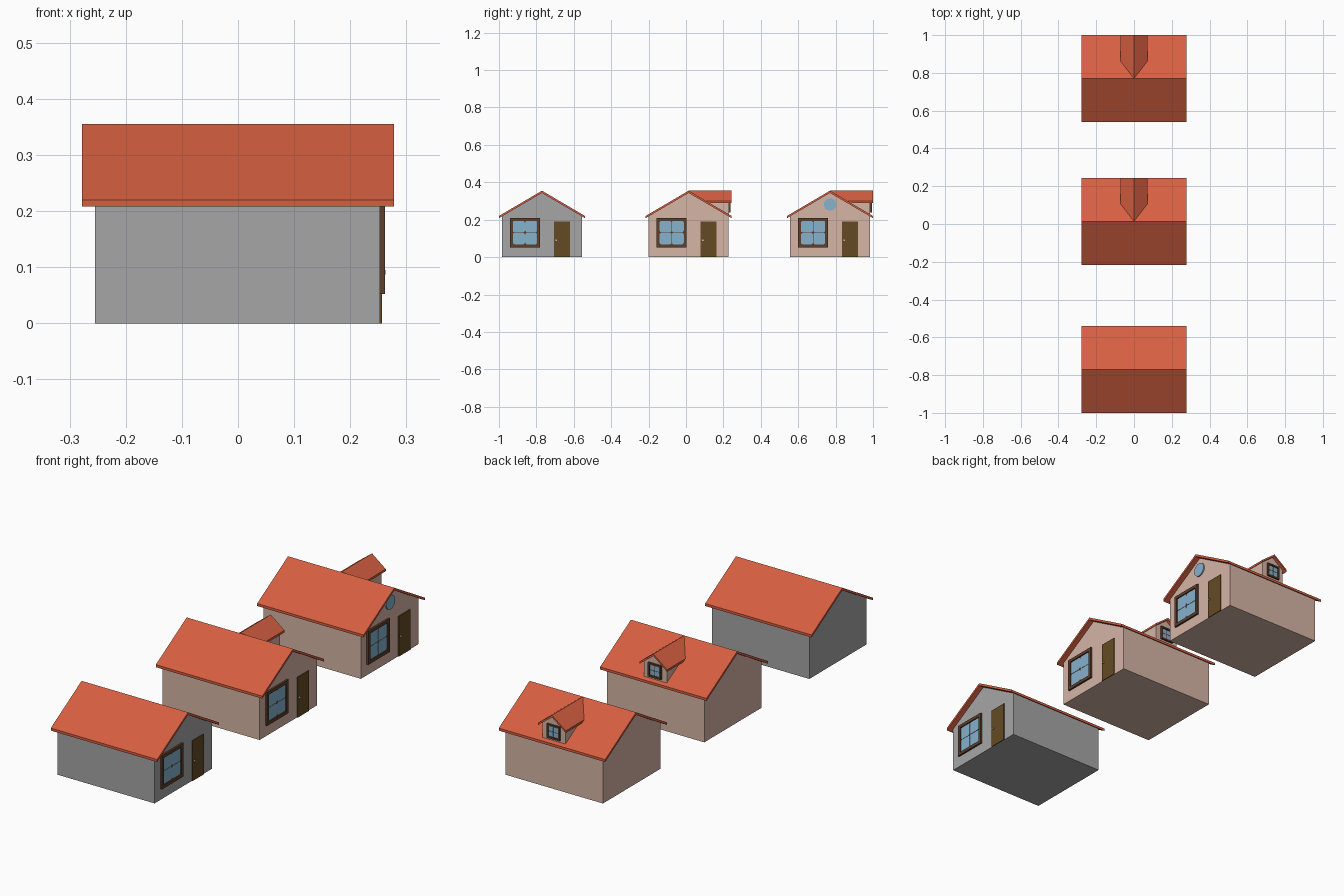
import bpy, bmesh, math
from mathutils import Vector

if "Cube" in bpy.data.objects:
    bpy.data.objects.remove(bpy.data.objects["Cube"])


def material(name, srgb):
    m = bpy.data.materials.new(name)
    m.diffuse_color = [((c / 255 + 0.055) / 1.055) ** 2.4 for c in srgb] + [1]
    m.use_nodes = True
    m.node_tree.nodes["Principled BSDF"].inputs["Base Color"].default_value = m.diffuse_color
    return m


GREY = material("grey_wall", (166, 166, 166))
PINK = material("blush_wall", (214, 181, 166))
ROOF = material("terracotta_roof", (214, 95, 65))
FRAME = material("brown_frame", (94, 62, 42))
DOOR = material("olive_brown_door", (100, 74, 36))
GLASS = material("blue_glass", (134, 178, 205))
KNOB = material("pale_metal", (190, 190, 180))

SLOPE, RIDGE, ROOF_T = 0.587, 0.355, 0.012   # main roof pitch, ridge height, thickness
FRONT = 0.253                                # wall carrying door and window


def prism(name, parts, axis, a, b, mat, oy=0.0, clip=False):
    """Extrude flat outlines from a to b along x (outline y,z) or y (outline x,z)."""
    bm = bmesh.new()
    for pts in parts:
        rings = []
        for d in (a, b):
            rings.append([bm.verts.new((d, u, v) if axis == "x" else (u, d, v))
                          for u, v in pts])
        n = len(pts)
        bm.faces.new(rings[0])
        bm.faces.new(rings[1][::-1])
        for i in range(n):
            j = (i + 1) % n
            bm.faces.new((rings[0][i], rings[1][i], rings[1][j], rings[0][j]))
    bmesh.ops.recalc_face_normals(bm, faces=bm.faces)
    if clip:  # drop what lies below the back roof slope
        bmesh.ops.bisect_plane(bm, geom=bm.verts[:] + bm.edges[:] + bm.faces[:],
                               plane_co=(0, 0, RIDGE - 0.003),
                               plane_no=Vector((0, SLOPE, 1)).normalized(),
                               clear_inner=True)
    me = bpy.data.meshes.new(name)
    bm.to_mesh(me)
    bm.free()
    me.materials.append(mat)
    ob = bpy.data.objects.new(name, me)
    ob.location.y = oy
    bpy.context.collection.objects.link(ob)
    return ob


def rect(u0, u1, v0, v1):
    return [(u0, v0), (u1, v0), (u1, v1), (u0, v1)]


def rounded(cu, cv, hu, hv, r, seg=3):
    pts = []
    for q, (su, sv) in enumerate(((1, 1), (-1, 1), (-1, -1), (1, -1))):
        for k in range(seg + 1):
            t = math.pi / 2 * (q + k / seg)
            pts.append((cu + su * (hu - r) + r * math.cos(t),
                        cv + sv * (hv - r) + r * math.sin(t)))
    return pts


def chevron(half, slope, top, t):
    low = top - half * slope
    return [(0, top), (half, low), (half, low - t), (0, top - t),
            (-half, low - t), (-half, low)]


def gable(half, base, slope, apex):
    e = apex - half * slope
    return [(-half, base), (half, base), (half, e), (0, apex), (-half, e)]


def window(name, axis, u0, u1, v0, v1, border, d, oy, gap, r):
    """Raised frame, dark backing and four rounded panes."""
    a, b, c, e = u0 + border, u1 - border, v0 + border, v1 - border
    bars = [rect(u0, a, v0, v1), rect(b, u1, v0, v1),
            rect(a, b, v0, c), rect(a, b, e, v1)]
    prism(name + "_frame", bars, axis, d - 0.001, d + 0.009, FRAME, oy)
    prism(name + "_muntins", [rect(a, b, c, e)], axis, d - 0.001, d + 0.003, FRAME, oy)
    w, h = (b - a) / 4, (e - c) / 4
    panes = [rounded(a + w * i, c + h * j, w - gap, h - gap, r)
             for i in (1, 3) for j in (1, 3)]
    prism(name + "_panes", panes, axis, d + 0.002, d + 0.0045, GLASS, oy)


def house(tag, oy, wall, dormer, porthole):
    # body and roof
    prism(tag + "_walls", [gable(0.214, 0, SLOPE, RIDGE - ROOF_T)], "x", -0.255, FRONT, wall, oy)
    prism(tag + "_roof", [chevron(0.23, SLOPE, RIDGE, ROOF_T)], "x", -0.278, 0.278, ROOF, oy)
    # window, door and knob
    window(tag + "_window", "x", -0.171, -0.01, 0.052, 0.21, 0.015, FRONT, oy, 0.001, 0.010)
    prism(tag + "_door", [rect(0.064, 0.15, 0, 0.19)], "x", FRONT - 0.001, FRONT + 0.004, DOOR, oy)
    prism(tag + "_knob", [rounded(0.076, 0.091, 0.005, 0.004, 0.003)], "x",
          FRONT + 0.003, FRONT + 0.010, KNOB, oy)
    # round attic window
    if porthole:
        disc = [(0.033 * math.cos(k * math.tau / 24), 0.281 + 0.033 * math.sin(k * math.tau / 24))
                for k in range(24)]
        prism(tag + "_round_window", [disc], "x", FRONT - 0.001, FRONT + 0.006, GLASS, oy)
    # dormer on the back slope
    if dormer:
        prism(tag + "_dormer_walls", [gable(0.06, 0.2, 0.76, RIDGE - 0.01)], "y",
              0, 0.215, wall, oy, clip=True)
        prism(tag + "_dormer_roof", [chevron(0.072, 0.76, RIDGE, 0.01)], "y",
              0, 0.23, ROOF, oy, clip=True)
        window(tag + "_dormer_window", "y", -0.034, 0.034, 0.238, 0.304, 0.008,
               0.215, oy, 0.001, 0.004)


house("grey_house", -0.77, GREY, False, False)
house("middle_house", 0.014, PINK, True, False)
house("back_house", 0.77, PINK, True, True)
